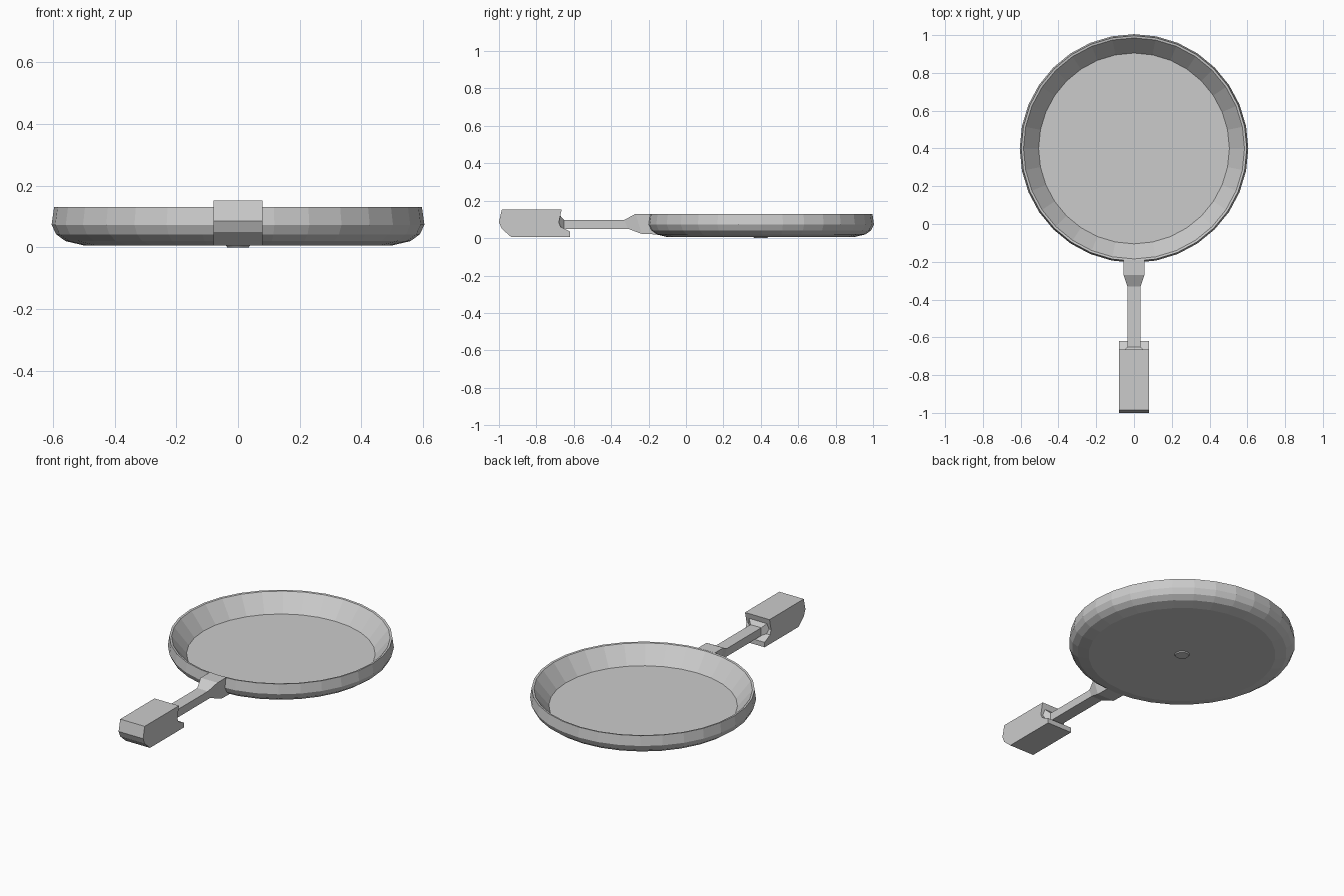
import bpy, bmesh, math

if "Cube" in bpy.data.objects:
    bpy.data.objects.remove(bpy.data.objects["Cube"])


def finish(name, bm):
    bmesh.ops.recalc_face_normals(bm, faces=bm.faces)
    mesh = bpy.data.meshes.new(name)
    bm.to_mesh(mesh)
    bm.free()
    obj = bpy.data.objects.new(name, mesh)
    bpy.context.collection.objects.link(obj)
    return obj


def lathe(name, profile, centre_y, sides):
    bm = bmesh.new()
    rings = []
    for r, z in profile:
        rings.append([bm.verts.new((r * math.sin(2 * math.pi * i / sides),
                                    centre_y + r * math.cos(2 * math.pi * i / sides), z))
                      for i in range(sides)])
    for a, b in zip(rings, rings[1:]):
        for i in range(sides):
            j = (i + 1) % sides
            bm.faces.new((a[i], a[j], b[j], b[i]))
    bm.faces.new(rings[0])
    bm.faces.new(rings[-1])
    return finish(name, bm)


def loft(name, sections):
    # each section: y at top, y at bottom, half width, bottom z, top z
    bm = bmesh.new()
    rings = [[bm.verts.new(p) for p in ((-w, yb, z0), (w, yb, z0), (w, yt, z1), (-w, yt, z1))]
             for yt, yb, w, z0, z1 in sections]
    for a, b in zip(rings, rings[1:]):
        for i in range(4):
            j = (i + 1) % 4
            bm.faces.new((a[i], a[j], b[j], b[i]))
    bm.faces.new(rings[0])
    bm.faces.new(rings[-1])
    return finish(name, bm)


def extrude_side(name, outline, half_width):
    bm = bmesh.new()
    face = bm.faces.new([bm.verts.new((-half_width, y, z)) for y, z in outline])
    new = bmesh.ops.extrude_face_region(bm, geom=[face])["geom"]
    bmesh.ops.translate(bm, vec=(2 * half_width, 0, 0),
                        verts=[v for v in new if isinstance(v, bmesh.types.BMVert)])
    return finish(name, bm)


# Round dish: underside, rounded wall, thin rim, sloped inside and floor
lathe("pan_dish", [(0.035, 0.0), (0.04, 0.006), (0.5, 0.006), (0.56, 0.02), (0.59, 0.042),
                   (0.605, 0.073), (0.597, 0.13), (0.585, 0.128), (0.505, 0.03),
                   (0.2, 0.03)], 0.4, 32)

# Neck flaring into the wall, and the thin rod
loft("handle_neck_and_rod", [(-0.19, -0.15, 0.055, 0.02, 0.13),
                             (-0.27, -0.235, 0.055, 0.022, 0.13),
                             (-0.33, -0.31, 0.035, 0.05, 0.097),
                             (-0.72, -0.72, 0.035, 0.05, 0.097)])

# Chunky grip with rounded end and lower lip
extrude_side("handle_grip", [(-0.985, 0.152), (-1.0, 0.085), (-0.985, 0.05), (-0.935, 0.006),
                             (-0.62, 0.006), (-0.62, 0.035), (-0.67, 0.06), (-0.68, 0.085),
                             (-0.665, 0.152)], 0.08)

# Tapered collar where the rod enters the grip
loft("grip_collar", [(-0.69, -0.69, 0.078, 0.05, 0.14),
                     (-0.652, -0.652, 0.035, 0.05, 0.097)])
